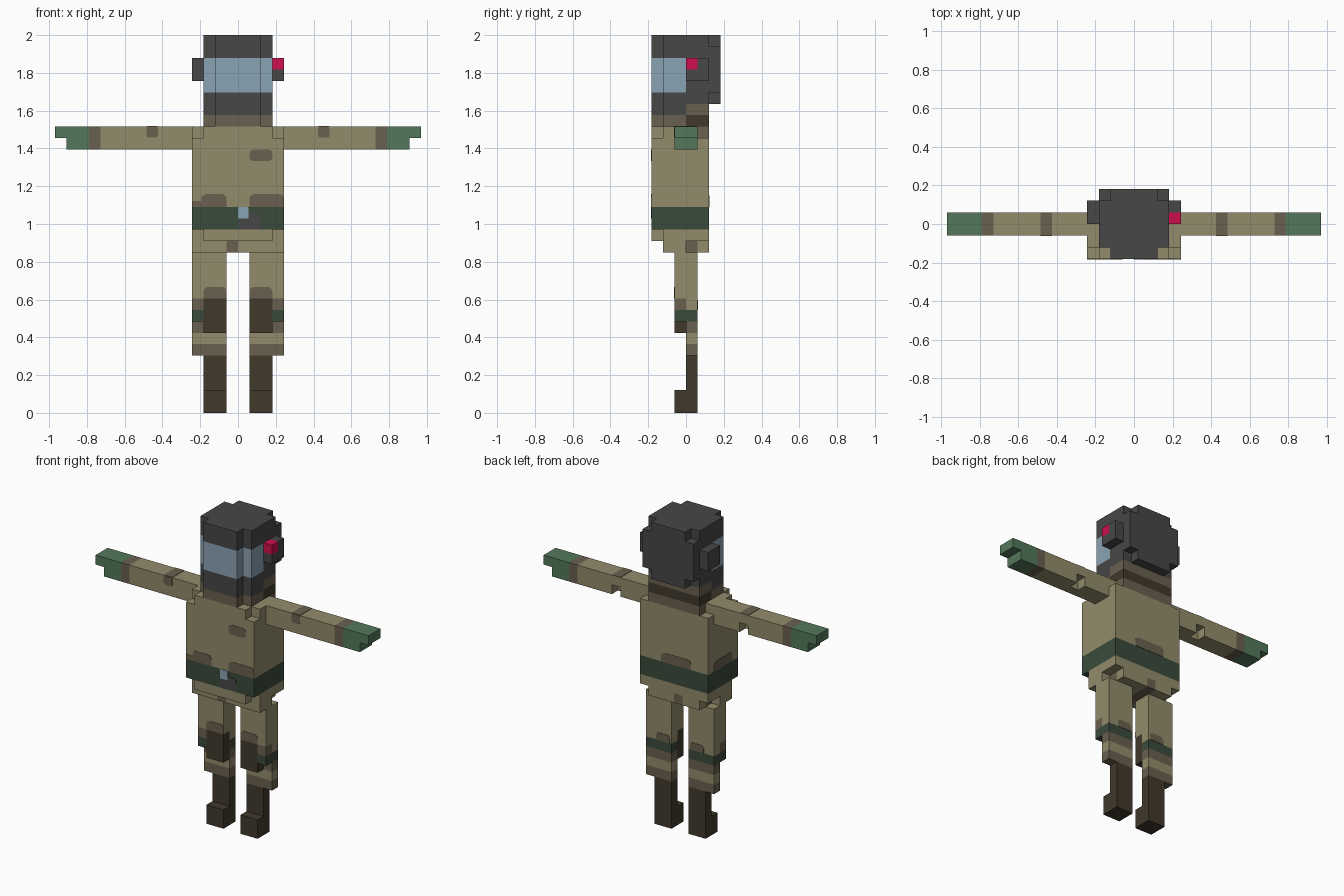
import bpy, bmesh, math
from mathutils import Vector

if "Cube" in bpy.data.objects:
    bpy.data.objects.remove(bpy.data.objects["Cube"])

U = 2 / 33          # size of one block
PALETTE = {
    "charcoal": (71, 71, 71), "tan": (146, 139, 107), "visor_blue": (138, 163, 179),
    "brown": (106, 96, 78), "dark_brown": (64, 56, 43), "belt_green": (58, 74, 59),
    "glove_green": (83, 120, 90), "red": (208, 15, 76),
}
NAMES = list(PALETTE)


def linear(c):
    c /= 255
    return c / 12.92 if c <= 0.04045 else ((c + 0.055) / 1.055) ** 2.4


MATS = {}
for name, rgb in PALETTE.items():
    MATS[name] = bpy.data.materials.new(name)
    MATS[name].diffuse_color = (*[linear(c) for c in rgb], 1)

cells = {}          # block position -> (part, colour)


def fill(part, color, x, y, z):
    for i in range(*x):
        for j in range(*y):
            for k in range(*z):
                cells[i, j, k] = (part, color)


def cut(x, y, z):
    for i in range(*x):
        for j in range(*y):
            for k in range(*z):
                cells.pop((i, j, k), None)


def sides(x0, x1):
    """The x range and its mirror image."""
    return ((x0, x1), (-x1, -x0))


# head: helmet, visor, chin guard
fill("head", "charcoal", (-3, 3), (-3, 0), (26, 33))
fill("head", "charcoal", (-3, 3), (0, 3), (27, 33))
fill("head", "visor_blue", (-3, 3), (-3, 0), (28, 31))
for x in sides(2, 3):
    cut(x, (2, 3), (32, 33))
    cut(x, (2, 3), (27, 28))

# neck
fill("neck", "brown", (-3, 3), (-3, 2), (25, 26))
fill("neck", "dark_brown", (-3, 3), (0, 2), (25, 26))
fill("neck", "brown", (-3, 3), (0, 2), (26, 27))
for x in sides(2, 3):
    cut(x, (-3, -2), (25, 33))

# ear pieces and signal lamp
for side, x in zip(("right", "left"), sides(3, 4)):
    fill(side + "_ear_piece", "charcoal", x, (0, 2), (29, 31))
fill("lamp", "red", (3, 4), (0, 1), (30, 31))

# torso with belt and buckle
fill("torso", "tan", (-4, 4), (-3, 2), (18, 25))
fill("torso", "brown", (-3, 3), (1, 2), (24, 25))
fill("belt", "belt_green", (-4, 4), (-3, 2), (16, 18))
fill("belt", "charcoal", (0, 2), (-3, -2), (16, 17))
for x in sides(3, 4):
    cut(x, (-3, -2), (24, 25))
    cut(x, (1, 2), (24, 25))

# hips and front flap
fill("hips", "tan", (-4, 4), (-2, 2), (14, 16))
fill("hips", "tan", (-3, 3), (-3, -2), (15, 16))
fill("hips", "brown", (-1, 0), (-2, 2), (14, 15))
for x in sides(3, 4):
    cut(x, (0, 2), (14, 15))
for x in sides(2, 3):
    fill("hips", "brown", x, (0, 1), (14, 15))

# arms and gloves
for side, s in (("right", 0), ("left", 1)):
    arm, glove = side + "_arm", side + "_glove"
    fill(arm, "tan", sides(4, 13)[s], (-1, 1), (23, 25))
    fill(arm, "brown", sides(12, 13)[s], (-1, 1), (23, 25))
    cut(sides(7, 8)[s], (0, 1), (23, 24))
    fill(glove, "glove_green", sides(13, 16)[s], (-1, 1), (23, 25))
    cut(sides(15, 16)[s], (-1, 1), (23, 24))

# legs with bands, knee pads and boots
for side, s in (("right", 0), ("left", 1)):
    leg, x = side + "_leg", sides(1, 4)[s]
    fill(leg, "tan", x, (-1, 1), (8, 14))
    fill(leg, "tan", x, (0, 1), (6, 7))
    fill(leg, "brown", x, (0, 1), (7, 8))
    fill(leg, "brown", x, (0, 1), (5, 6))
    fill(leg, "belt_green", x, (-1, 1), (8, 9))
    fill(leg, "brown", x, (-1, 0), (9, 10))
    fill(side + "_knee_pad", "dark_brown", sides(1, 3)[s], (-1, 0), (7, 10))
    fill(side + "_boot", "dark_brown", sides(1, 3)[s], (0, 1), (0, 5))
    fill(side + "_boot", "dark_brown", sides(1, 3)[s], (-1, 0), (0, 2))


def finish(name, bm, colors):
    mesh = bpy.data.meshes.new(name)
    bm.to_mesh(mesh)
    bm.free()
    for c in colors:
        mesh.materials.append(MATS[c])
    bpy.context.collection.objects.link(bpy.data.objects.new(name, mesh))


# turn the blocks of every part into its outer skin
for part in sorted({p for p, c in cells.values()}):
    bm = bmesh.new()
    colors = sorted({c for p, c in cells.values() if p == part})
    for pos, (p, color) in cells.items():
        if p != part:
            continue
        center = Vector(pos) + Vector((0.5, 0.5, 0.5))
        for axis in range(3):
            for sign in (-1, 1):
                n = Vector((0, 0, 0))
                n[axis] = sign
                if tuple(int(a + b) for a, b in zip(pos, n)) in cells:
                    continue
                u = Vector((0, 0, 0))
                u[(axis + 1) % 3] = 0.5
                v = n.cross(u)
                mid = center + n / 2
                quad = [mid - u - v, mid + u - v, mid + u + v, mid - u + v]
                f = bm.faces.new([bm.verts.new(q * U) for q in quad])
                f.material_index = colors.index(color)
    bmesh.ops.remove_doubles(bm, verts=bm.verts, dist=0.001)
    bmesh.ops.dissolve_limit(bm, angle_limit=0.01, verts=bm.verts, edges=bm.edges,
                             delimit={'MATERIAL'})
    finish(part, bm, colors)


def patch(name, color, face, at, a, b, r=0.35, round_low=True):
    """Thin rounded plate; face is the axis and sign it looks along."""
    axis, sign = face
    pts = []
    for ca, cb, start in ((a[1] - r, b[1] - r, 0), (a[0] + r, b[1] - r, 90),
                          (a[0] + r, b[0] + r, 180), (a[1] - r, b[0] + r, 270)):
        if start >= 180 and not round_low:
            pts.append((a[0] if start == 180 else a[1], b[0]))
            continue
        for t in (0, 30, 60, 90):
            ang = math.radians(start + t)
            pts.append((ca + r * math.cos(ang), cb + r * math.sin(ang)))
    bm = bmesh.new()
    layers = []
    for d in (0, 0.04):
        ring = []
        for p, q in pts:
            co = [p, q]
            co.insert(axis, at + sign * d)
            ring.append(bm.verts.new(Vector(co) * U))
        layers.append(ring)
        bm.faces.new(ring)
    for i in range(len(pts)):
        j = (i + 1) % len(pts)
        bm.faces.new((layers[0][i], layers[0][j], layers[1][j], layers[1][i]))
    bmesh.ops.recalc_face_normals(bm, faces=bm.faces)
    finish(name, bm, [color])


FRONT, BACK, LEFT, TOP = (1, -1), (1, 1), (0, -1), (2, 1)
# camouflage spots on the torso
patch("chest_spot", "brown", FRONT, -3, (1, 3), (22, 23))
patch("waist_spot_a", "brown", FRONT, -3, (-3.2, -1), (18, 19.1), 0.4, False)
patch("waist_spot_b", "brown", FRONT, -3, (1, 4), (18, 19.1), 0.4, False)
patch("waist_spot_c", "brown", FRONT, -3, (-4, -3.2), (18, 18.5), 0.1, False)
patch("back_spot", "brown", BACK, 2, (-2, 1.5), (18, 19), 0.4, False)
patch("side_spot", "brown", LEFT, -4, (-2, 1), (18, 19), 0.4, False)
patch("buckle_tip", "visor_blue", FRONT, -3, (0, 0.9), (17, 18), 0.1, False)
patch("buckle_side", "charcoal", FRONT, -3, (0.7, 1.9), (17, 17.4), 0.1, False)
# camouflage spots on arms and legs
for side, s in (("right", 0), ("left", 1)):
    patch(side + "_arm_spot", "brown", FRONT, -1, sides(7, 8)[s], (24.05, 25), 0.2)
    patch(side + "_arm_top_spot", "brown", TOP, 25, sides(7, 8)[s], (-1, 1), 0.02)
    patch(side + "_thigh_spot", "brown", FRONT, -1, sides(1, 3)[s], (10, 11), 0.4, False)
    patch(side + "_calf_spot", "brown", BACK, 1, sides(1.2, 2.8)[s], (9, 9.8), 0.35, False)

for m in bpy.data.materials:
    if m.users and not m.is_grease_pencil:
        m.use_nodes = True
        m.node_tree.nodes["Principled BSDF"].inputs["Base Color"].default_value = m.diffuse_color
